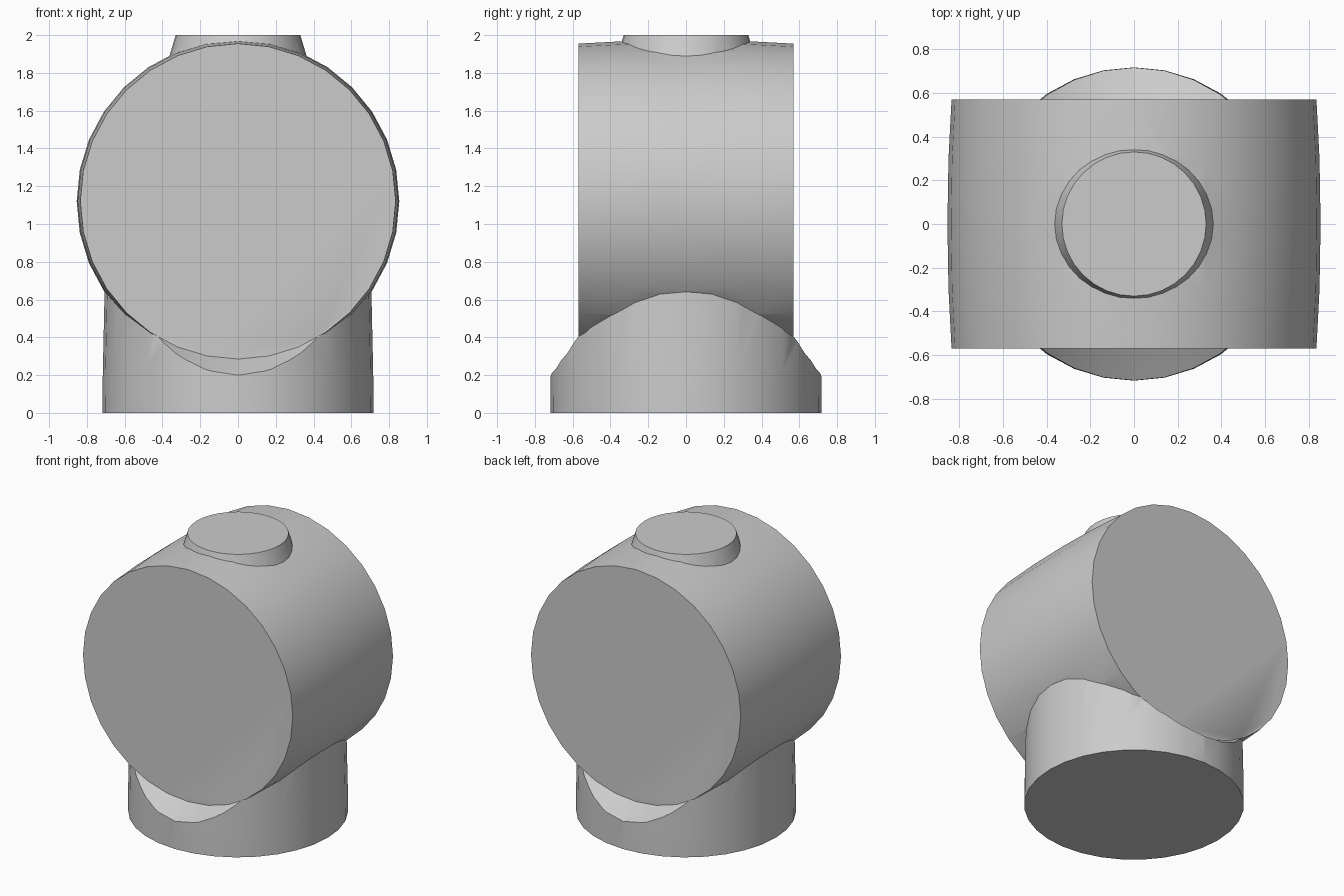
import bpy, bmesh, math

if "Cube" in bpy.data.objects:
    bpy.data.objects.remove(bpy.data.objects["Cube"])

SEG = 32
CZ = 1.12  # height of the drum axis


def lathe(name, profile, along_y=False):
    """Closed solid of revolution from (radius, position) rings, about z or about the drum axis."""
    bm = bmesh.new()
    rings = []
    for r, h in profile:
        ring = []
        for i in range(SEG):
            a = 2 * math.pi * i / SEG
            u, v = r * math.cos(a), r * math.sin(a)
            ring.append(bm.verts.new((u, h, CZ + v) if along_y else (u, v, h)))
        rings.append(ring)
    for lo, hi in zip(rings, rings[1:]):
        for i in range(SEG):
            j = (i + 1) % SEG
            bm.faces.new((lo[i], lo[j], hi[j], hi[i]))
    bm.faces.new(rings[0])
    bm.faces.new(rings[-1])
    bmesh.ops.recalc_face_normals(bm, faces=bm.faces)
    me = bpy.data.meshes.new(name)
    bm.to_mesh(me)
    bm.free()
    ob = bpy.data.objects.new(name, me)
    bpy.context.collection.objects.link(ob)
    return ob


def boolean(target, tool, operation):
    bpy.context.view_layer.objects.active = target
    mod = target.modifiers.new(operation.lower(), 'BOOLEAN')
    mod.operation = operation
    mod.solver = 'EXACT'
    mod.object = tool
    bpy.ops.object.modifier_apply(modifier=mod.name)
    bpy.data.objects.remove(tool)


# round upright base
body = lathe("valve_body", [(0.717, 0), (0.716, 0.2), (0.706, 0.66), (0.70, 0.95)])

# sloped shelves in front of and behind the drum
for s in (-1, 1):
    shelf = lathe("shelf_cutter", [(0.832, s * 0.565), (0.982, s * 0.82)], True)
    shelf.hide_render = True
    boolean(body, shelf, 'DIFFERENCE')

# slightly barrelled horizontal drum
drum = lathe("drum", [(0.835, -0.57), (0.849, -0.3), (0.854, 0),
                      (0.849, 0.3), (0.835, 0.57)], True)
boolean(body, drum, 'UNION')

# short tapered neck on top
neck = lathe("neck", [(0.45, 1.6), (0.36, 1.9), (0.33, 2.0)])
boolean(body, neck, 'UNION')

# smooth walls, crisp end caps
bpy.ops.object.select_all(action='DESELECT')
body.select_set(True)
bpy.context.view_layer.objects.active = body
bpy.ops.object.shade_smooth_by_angle(angle=math.radians(40))
